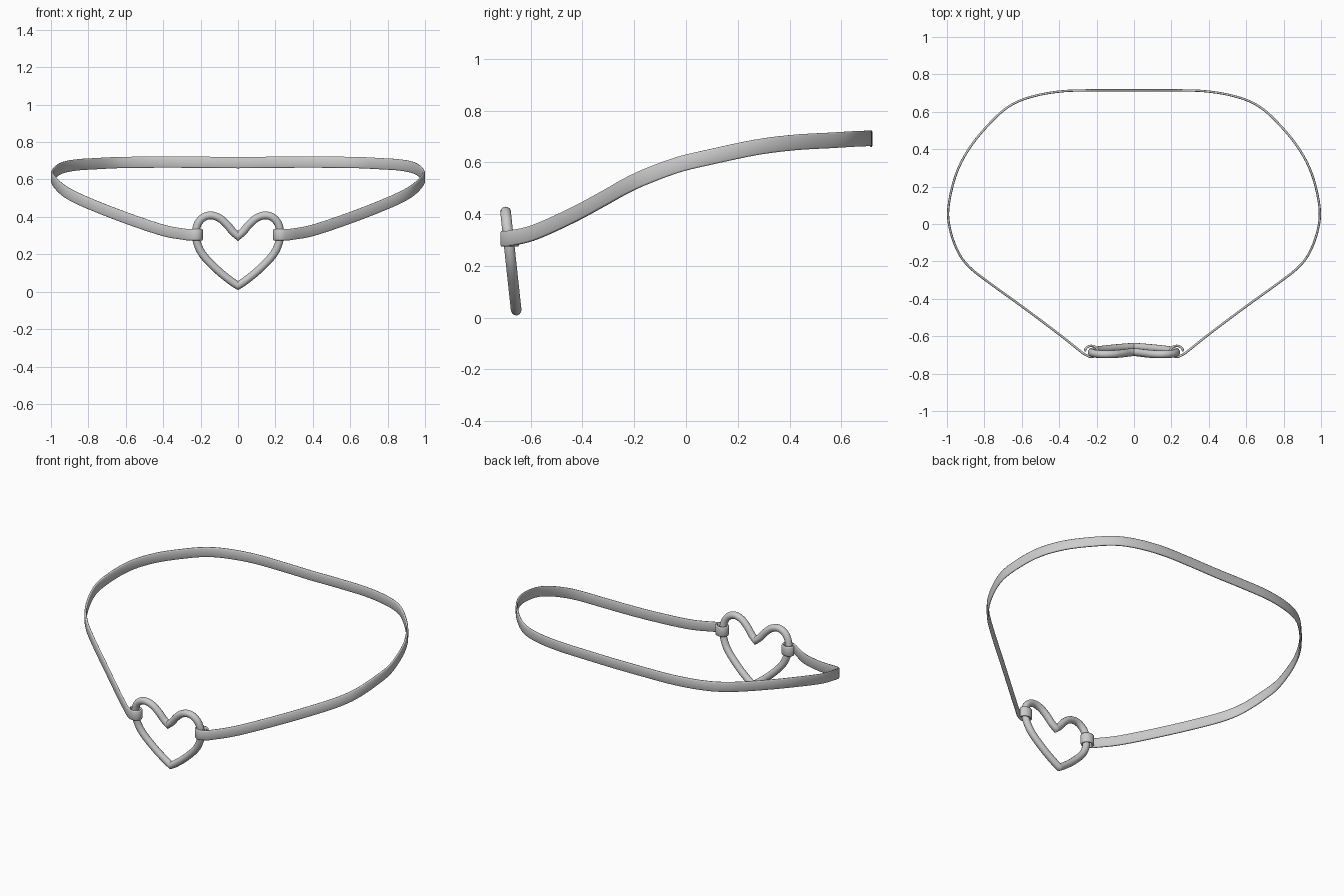
import bpy, bmesh, math
from mathutils import Vector

if "Cube" in bpy.data.objects:
    bpy.data.objects.remove(bpy.data.objects["Cube"])

metal = bpy.data.materials.new("satin grey")
metal.diffuse_color = (0.6, 0.6, 0.6, 1)
metal.use_nodes = True
metal.node_tree.nodes["Principled BSDF"].inputs["Base Color"].default_value = metal.diffuse_color


def spline(pts, n):
    """Smooth curve through the points, n steps per span."""
    pts = [Vector(p) for p in pts]
    ext = [2 * pts[0] - pts[1]] + pts + [2 * pts[-1] - pts[-2]]
    out = []
    for i in range(1, len(ext) - 2):
        a, b, c, d = ext[i - 1:i + 3]
        for k in range(n):
            t = k / n
            out.append(0.5 * (2 * b + (c - a) * t + (2 * a - 5 * b + 4 * c - d) * t * t
                              + (3 * b - a - 3 * c + d) * t ** 3))
    return out + [pts[-1]]


def sweep(name, path, section, up, closed=False, angle=40):
    """Sweep a section (side, up) along a path."""
    bm = bmesh.new()
    n, m, rings = len(path), len(section), []
    for i, p in enumerate(path):
        if closed:
            a, b = path[i - 1], path[(i + 1) % n]
        else:
            a, b = path[max(i - 1, 0)], path[min(i + 1, n - 1)]
        t = (b - a).normalized()
        u = (up - t * up.dot(t)).normalized()
        s = t.cross(u)
        # widen the joint at sharp corners
        d = (p - a).normalized() if (p - a).length > 1e-6 else t
        k = 1 / max(0.6, abs(d.dot(t)))
        rings.append([bm.verts.new(p + s * x * k + u * y) for x, y in section])
    for i in range(n if closed else n - 1):
        r, q = rings[i], rings[(i + 1) % n]
        for j in range(m):
            bm.faces.new((r[j], r[(j + 1) % m], q[(j + 1) % m], q[j]))
    if not closed:
        bm.faces.new(rings[0])
        bm.faces.new(rings[-1])
    bmesh.ops.recalc_face_normals(bm, faces=bm.faces)
    me = bpy.data.meshes.new(name)
    bm.to_mesh(me)
    bm.free()
    ob = bpy.data.objects.new(name, me)
    bpy.context.collection.objects.link(ob)
    me.materials.append(metal)
    bpy.ops.object.select_all(action='DESELECT')
    ob.select_set(True)
    bpy.context.view_layer.objects.active = ob
    bpy.ops.object.shade_smooth_by_angle(angle=math.radians(angle))
    return ob


# Neck band: right half from the back centre to the front
half = [(0, .715, .69), (.2, .715, .692), (.38, .71, .693), (.53, .685, .692), (.65, .64, .69),
        (.75, .56, .685), (.87, .42, .677), (.95, .27, .658), (.992, .09, .62), (.983, -.03, .591),
        (.94, -.15, .547), (.88, -.23, .51), (.78, -.31, .465), (.6, -.44, .395),
        (.4, -.59, .328), (.275, -.69, .305)]
right = spline(half, 5)
# End of the band wraps round the heart
cx, cy, r = .228, -.681, .03
for k in range(15):
    a = math.radians(-50 - 310 * k / 14)
    right.append(Vector((cx + r * 1.15 * math.cos(a), cy + r * math.sin(a), .305)))
left = [Vector((-p.x, p.y, p.z)) for p in right[:0:-1]]
w, h = .006, .03
strap = [(-w, -h * .8), (-w * .5, -h), (w * .5, -h), (w, -h * .8),
         (w, h * .8), (w * .5, h), (-w * .5, h), (-w, h * .8)]
sweep("neck_band", left + right, strap, Vector((0, 0, 1)), angle=80)

# Heart ring: right half outline from tip to notch, leaning forward at the top
outline = [(0, .033), (.03, .052), (.1, .107), (.18, .187), (.215, .25), (.226, .31), (.215, .363),
           (.185, .397), (.145, .408), (.1, .394), (.06, .36), (.028, .322), (0, .298)]
hr = spline([(x, -.655 - .108 * (z - .02), z) for x, z in outline], 4)
hl = [Vector((-p.x, p.y, p.z)) for p in hr[-2:0:-1]]
tube = [(.021 * math.cos(a * math.tau / 14), .021 * math.sin(a * math.tau / 14)) for a in range(14)]
sweep("heart_ring", hr + hl, tube, Vector((0, 1, .1)), closed=True, angle=60)
